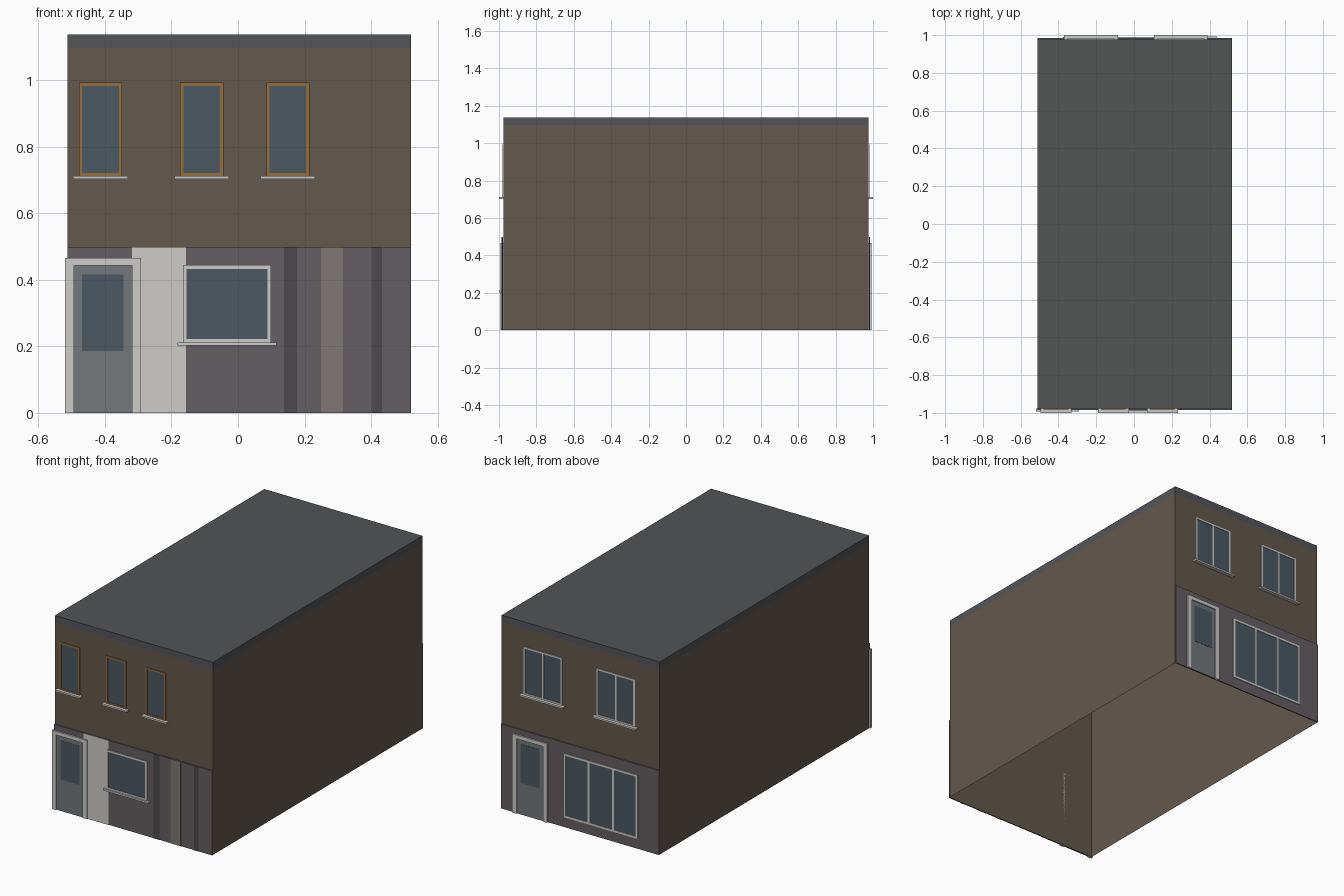
import bpy, bmesh

if "Cube" in bpy.data.objects:
    bpy.data.objects.remove(bpy.data.objects["Cube"])

X0, X1, WALL, TOP = -0.512, 0.52, 0.977, 1.137
FLOOR, BAND = 0.498, 1.096
CLAD = 0.007          # thickness of the ground floor cladding
FRONT, BACK = -1, 1


def mat(name, r, g, b):
    m = bpy.data.materials.new(name)
    m.diffuse_color = [((c / 255 + 0.055) / 1.055) ** 2.4 for c in (r, g, b)] + [1]
    m.use_nodes = True
    m.node_tree.nodes["Principled BSDF"].inputs["Base Color"].default_value = m.diffuse_color
    return m


BRICK = mat("brick", 99, 88, 77)
SLATE = mat("slate", 83, 85, 89)
ROOF = mat("roofing", 82, 83, 84)
CLADDING = mat("cladding", 100, 94, 98)
DARK = mat("dark_cladding", 77, 72, 76)
PALE = mat("pale_cladding", 126, 120, 117)
TRIM = mat("trim", 205, 204, 199)
WOOD = mat("wood", 150, 110, 60)
DOOR = mat("door_paint", 115, 120, 124)
GLASS = mat("glass", 76, 88, 98)


def make(name, bm, material):
    bmesh.ops.recalc_face_normals(bm, faces=bm.faces)
    me = bpy.data.meshes.new(name)
    bm.to_mesh(me)
    bm.free()
    me.materials.append(material)
    ob = bpy.data.objects.new(name, me)
    bpy.context.collection.objects.link(ob)
    return ob


def blocks(name, side, bars, d0, d1, material):
    """Bars (x0, x1, z0, z1) on one facade, from depth d0 to d1 outside the wall."""
    bm = bmesh.new()
    for x0, x1, z0, z1 in bars:
        for v in bmesh.ops.create_cube(bm, size=1)["verts"]:
            v.co.x = x1 if v.co.x > 0 else x0
            v.co.y = side * (WALL + (d1 if v.co.y > 0 else d0))
            v.co.z = z1 if v.co.z > 0 else z0
    return make(name, bm, material)


def shell(name, z0, z1, material, sides):
    """Open wall ring, or only the flat lid."""
    bm = bmesh.new()
    pts = [(X0, -WALL), (X1, -WALL), (X1, WALL), (X0, WALL)]
    hi = [bm.verts.new((x, y, z1)) for x, y in pts]
    if sides:
        lo = [bm.verts.new((x, y, z0)) for x, y in pts]
        for i in range(4):
            j = (i + 1) % 4
            bm.faces.new((lo[i], lo[j], hi[j], hi[i]))
    else:
        bm.faces.new(hi)
    return make(name, bm, material)


def window(name, side, x0, x1, z0, z1, material, w=0.011, panes=1, base=0.0, sill=None):
    blocks(name + "_glass", side, [(x0 + w, x1 - w, z0 + w, z1 - w)],
           base + 0.0005, base + 0.002, GLASS)
    bars = [(x0, x0 + w, z0, z1), (x1 - w, x1, z0, z1),
            (x0 + w, x1 - w, z0, z0 + w), (x0 + w, x1 - w, z1 - w, z1)]
    for i in range(1, panes):
        c = x0 + (x1 - x0) * i / panes
        bars.append((c - w / 2, c + w / 2, z0 + w, z1 - w))
    blocks(name + "_frame", side, bars, base + 0.0005, base + 0.005, material)
    if sill:
        blocks(name + "_sill", side, [(x0 - 0.017, x1 + 0.017, z0 - 0.009, z0 + 0.001)],
               base, sill, TRIM)


def door(name, side, x0):
    x1, w, h = x0 + 0.228, 0.027, 0.465
    blocks(name + "_frame", side, [(x0, x0 + w, 0, h), (x1 - w, x1, 0, h),
                                   (x0 + w, x1 - w, h - 0.022, h)], 0, 0.016, TRIM)
    blocks(name + "_leaf", side, [(x0 + w, x1 - w, 0, h - 0.022)], 0.001, CLAD + 0.003, DOOR)
    blocks(name + "_glass", side, [(x0 + 0.052, x1 - 0.052, 0.186, 0.416)],
           CLAD + 0.001, CLAD + 0.0045, GLASS)


# Building shell, open underneath
shell("walls", 0, BAND, BRICK, True)
shell("roof_band", BAND, TOP, SLATE, True)
shell("roof", TOP, TOP, ROOF, False)

# Ground floor cladding on both facades
for side, label in ((FRONT, "front"), (BACK, "back")):
    blocks(label + "_cladding", side, [(X0, X1, 0, FLOOR)], 0.0005, CLAD, CLADDING)

# Front: upper windows
for i, x in enumerate((-0.478, -0.174, 0.085)):
    window(f"front_upper_window_{i + 1}", FRONT, x, x + 0.13, 0.711, 0.992, WOOD, 0.010, sill=0.023)

# Front: door, pale panel, shop window and facade strips
door("front_door", FRONT, -0.52)
blocks("front_light_panel", FRONT, [(-0.318, -0.156, 0, FLOOR)], 0.001, CLAD + 0.002, TRIM)
window("front_shop_window", FRONT, -0.165, 0.099, 0.211, 0.444, TRIM, 0.011, base=CLAD + 0.002, sill=0.022)
for name, a, b, m in (("dark_strip_1", 0.138, 0.177, DARK), ("pale_strip", 0.249, 0.316, PALE),
                      ("dark_strip_2", 0.402, 0.432, DARK)):
    blocks(name, FRONT, [(a, b, 0, FLOOR)], 0.001, CLAD + 0.002, m)

# Back: two-pane upper windows, door and three-pane shop window
for i, x in enumerate((-0.353, 0.122)):
    window(f"back_upper_window_{i + 1}", BACK, x, x + 0.25, 0.711, 0.992, TRIM, 0.010, 2, sill=0.023)
door("back_door", BACK, 0.212)
window("back_shop_window", BACK, -0.375, 0.105, 0.06, 0.437, TRIM, 0.012, 3, base=CLAD)
